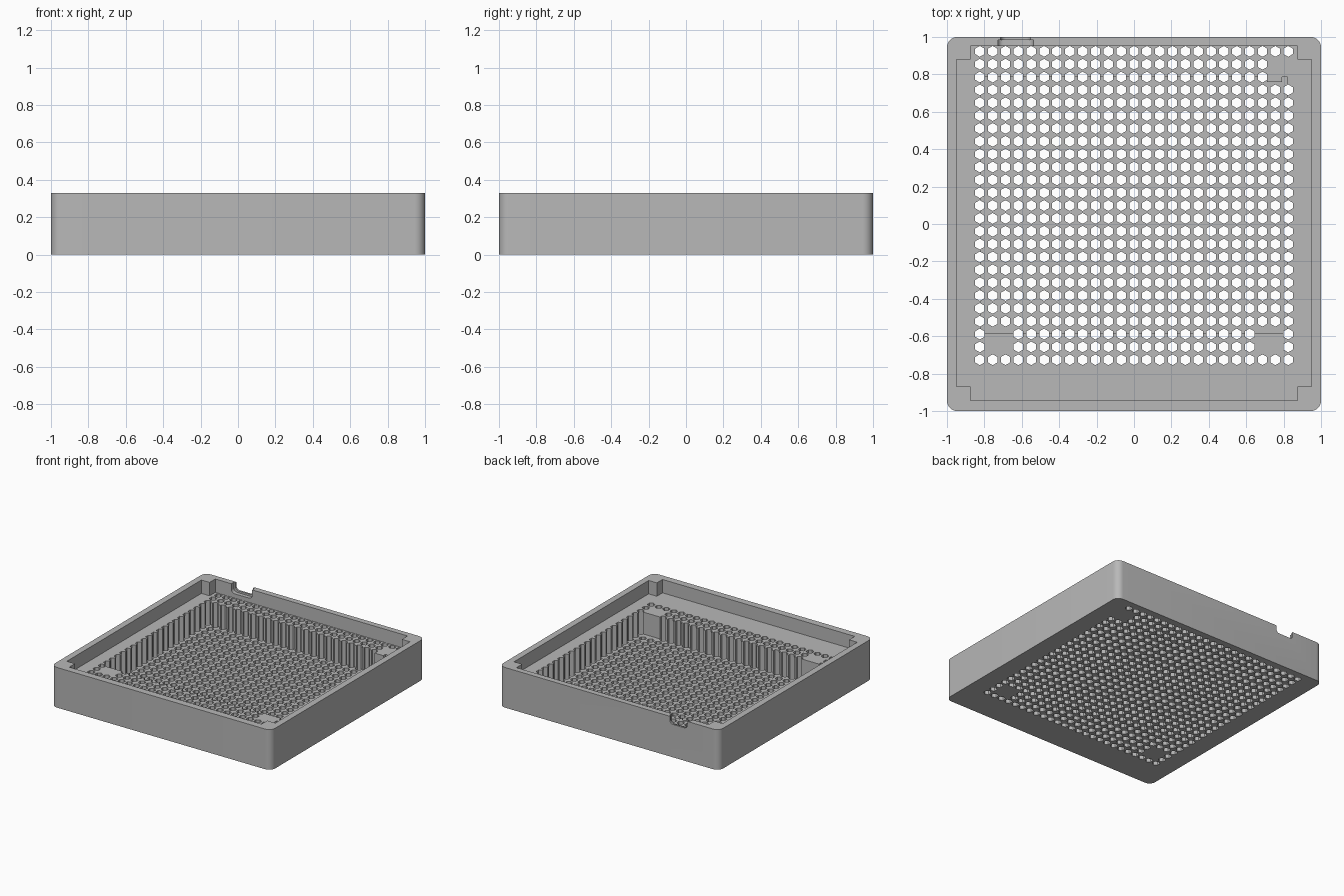
import bpy
import bmesh
import math
from mathutils import Matrix, Vector

if "Cube" in bpy.data.objects:
    bpy.data.objects.remove(bpy.data.objects["Cube"], do_unlink=True)

HEIGHT, LEDGE, FLOOR = 0.33, 0.22, 0.04
PITCH, HOLE_R, COUNT = 0.0687, 0.029, 25

grey = bpy.data.materials.new("plain grey")
grey.use_nodes = True
grey.diffuse_color = (0.48, 0.48, 0.48, 1)
grey.node_tree.nodes["Principled BSDF"].inputs["Base Color"].default_value = grey.diffuse_color


def add_prism(bm, outline, low, high):
    """Extrude a counter-clockwise outline upward into a closed solid."""
    bottom = [bm.verts.new((x, y, low)) for x, y in outline]
    top = [bm.verts.new((x, y, high)) for x, y in outline]
    bm.faces.new(bottom[::-1])
    bm.faces.new(top)
    for i in range(len(outline)):
        j = (i + 1) % len(outline)
        bm.faces.new((bottom[i], bottom[j], top[j], top[i]))


def make_object(name, bm):
    mesh = bpy.data.meshes.new(name)
    bm.to_mesh(mesh)
    bm.free()
    mesh.materials.append(grey)
    obj = bpy.data.objects.new(name, mesh)
    bpy.context.collection.objects.link(obj)
    return obj


def prism(name, outline, low, high):
    bm = bmesh.new()
    add_prism(bm, outline, low, high)
    return make_object(name, bm)


def rounded_rect(hx, hy, r, steps=8):
    points = []
    for k, (sx, sy) in enumerate([(1, 1), (-1, 1), (-1, -1), (1, -1)]):
        for i in range(steps + 1):
            a = math.pi / 2 * (k + i / steps)
            points.append((sx * (hx - r) + r * math.cos(a), sy * (hy - r) + r * math.sin(a)))
    return points


# Outer body with rounded vertical corners
tray = prism("tray", rounded_rect(1, 1, 0.055), 0, HEIGHT)

# Lid recess, leaving a square post in each corner
W, C, SHIFT = 0.948, 0.874, Vector((0, 0.005))
recess = []
for k in range(4):
    turn = Matrix.Rotation(k * math.pi / 2, 2)
    recess += [turn @ Vector(p) + SHIFT for p in [(W, C), (C, C), (C, W)]]
recess_cutter = prism("recess_cutter", recess, LEDGE, HEIGHT + 0.1)

# Deep pocket with a small step near the back left corner
pocket = [(-0.822, -0.583), (0.822, -0.583), (0.822, 0.787), (0.79, 0.787),
          (0.79, 0.758), (0.711, 0.758), (0.711, 0.787), (-0.822, 0.787)]
pocket_cutter = prism("pocket_cutter", pocket, FLOOR, LEDGE + 0.05)

# Grid of hexagonal holes, skipping the solid mounting pads
solid = {(c, r) for c in (1, 2, 22, 23) for r in (22, 23)}
solid |= {(c, r) for c in (23, 24) for r in (1, 2)}
bm = bmesh.new()
for row in range(COUNT):
    for col in range(COUNT):
        if (col, row) in solid:
            continue
        cx, cy = (col - 12) * PITCH, 0.923 - row * PITCH
        hexagon = [(cx + HOLE_R * math.cos(math.pi / 6 + i * math.pi / 3),
                    cy + HOLE_R * math.sin(math.pi / 6 + i * math.pi / 3)) for i in range(6)]
        add_prism(bm, hexagon, -0.05, LEDGE + 0.05)
hole_cutter = make_object("hole_cutter", bm)


# Cable notch in the back wall: a round-bottomed slot with a wider inner step
def notch(name, half_width, drop, y_in, y_out):
    bm = bmesh.new()
    add_prism(bm, rounded_rect(half_width, drop, 0.03), y_in, y_out)
    # Stand the prism up so that its length runs along y
    bm.transform(Matrix.Translation((-0.633, 0, HEIGHT)) @ Matrix.Rotation(-math.pi / 2, 4, "X"))
    return make_object(name, bm)


cutters = [recess_cutter, pocket_cutter, hole_cutter,
           notch("notch_cutter", 0.08, 0.06, 0.93, 1.05),
           notch("notch_step_cutter", 0.095, 0.075, 0.93, 0.985)]

bpy.ops.object.select_all(action="DESELECT")
tray.select_set(True)
bpy.context.view_layer.objects.active = tray
for cutter in cutters:
    cutter.hide_render = True
    cut = tray.modifiers.new(cutter.name, "BOOLEAN")
    cut.operation = "DIFFERENCE"
    cut.solver = "EXACT"
    cut.object = cutter
    bpy.ops.object.modifier_apply(modifier=cut.name)
for cutter in cutters:
    bpy.data.objects.remove(cutter, do_unlink=True)

bpy.ops.object.shade_smooth_by_angle(angle=math.radians(30))
